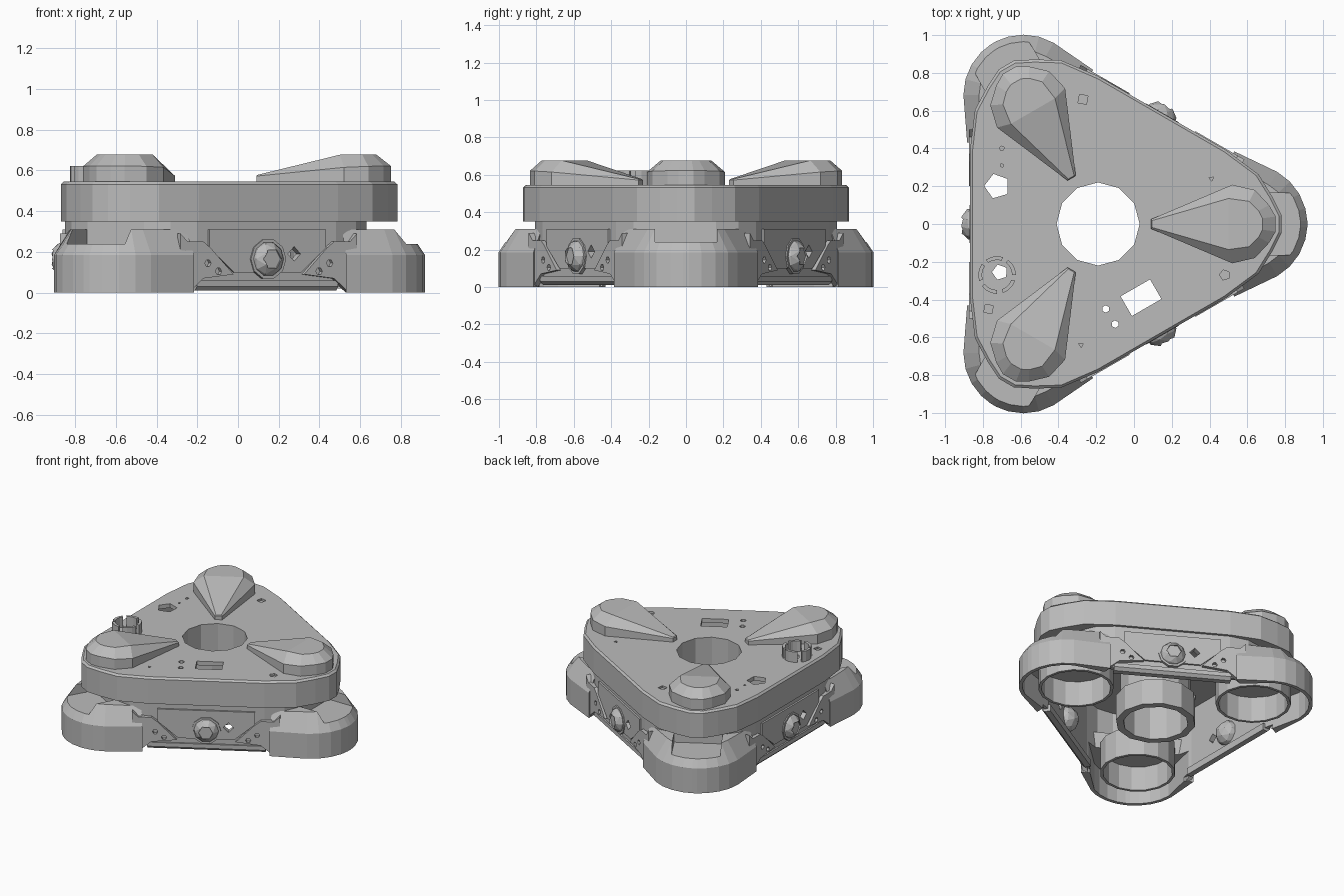
import bpy, bmesh, math
from mathutils import Matrix, Vector

if "Cube" in bpy.data.objects:
    bpy.data.objects.remove(bpy.data.objects["Cube"])

GREY = (0.5, 0.5, 0.5, 1)
mat = bpy.data.materials.new("plain_grey")
mat.use_nodes = True
mat.diffuse_color = GREY
mat.node_tree.nodes["Principled BSDF"].inputs["Base Color"].default_value = GREY

CENTRE = Matrix.Translation((-0.19, 0, 0))
SIDE_AXES = Matrix(((0, 0, 1, 0), (1, 0, 0, 0), (0, 1, 0, 0), (0, 0, 0, 1)))


def spin(deg):
    return CENTRE @ Matrix.Rotation(math.radians(deg), 4, 'Z')


def side(deg):
    """Local x runs along the side, y is up and z points outward."""
    return spin(deg) @ SIDE_AXES


def finish(name, bm, matrix):
    bmesh.ops.transform(bm, matrix=matrix, verts=bm.verts)
    bmesh.ops.recalc_face_normals(bm, faces=bm.faces)
    me = bpy.data.meshes.new(name)
    bm.to_mesh(me)
    bm.free()
    me.materials.append(mat)
    ob = bpy.data.objects.new(name, me)
    bpy.context.collection.objects.link(ob)
    return ob


def loft(name, rings, matrix=CENTRE, strips=False):
    """Closed solid through rings of 3D points."""
    bm = bmesh.new()
    vs = [[bm.verts.new(p) for p in r] for r in rings]
    n = len(vs[0])
    for a, b in zip(vs, vs[1:]):
        for i in range(n):
            j = (i + 1) % n
            bm.faces.new((a[i], a[j], b[j], b[i]))
    for cap in (vs[0], vs[-1]):
        if strips:
            for i in range(n // 2 - 1):
                bm.faces.new((cap[i], cap[i + 1], cap[n - 2 - i], cap[n - 1 - i]))
        else:
            bm.faces.new(cap)
    return finish(name, bm, matrix)


def at(outline, z):
    return [(p[0], p[1], z) for p in outline]


def prism(name, outline, z0, z1, matrix=CENTRE):
    return loft(name, [at(outline, z0), at(outline, z1)], matrix)


def circle(r, n, x=0, y=0, turn=0):
    return [(x + r * math.cos(math.tau * i / n + turn), y + r * math.sin(math.tau * i / n + turn))
            for i in range(n)]


def mirrored(half):
    return half + [(p[0], -p[1], *p[2:]) for p in reversed(half)]


def cut(ob, cutters):
    for c in cutters:
        m = ob.modifiers.new("cut", 'BOOLEAN')
        m.operation, m.solver, m.object = 'DIFFERENCE', 'EXACT', c
    deps = bpy.context.evaluated_depsgraph_get()
    me = bpy.data.meshes.new_from_object(ob.evaluated_get(deps))
    ob.modifiers.clear()
    ob.data = me


def tube(name, r_out, r_in, n, z0, z1, matrix):
    bm = bmesh.new()
    loops = [[bm.verts.new(p) for p in at(circle(r, n), z)]
             for r, z in ((r_out, z0), (r_out, z1), (r_in, z1), (r_in, z0))]
    for k in range(4):
        a, b = loops[k], loops[(k + 1) % 4]
        for i in range(n):
            j = (i + 1) % n
            bm.faces.new((a[i], a[j], b[j], b[i]))
    return finish(name, bm, matrix)


def triangle_outline(half_corner, inset):
    """Triangle with faceted round corners, repeated three times."""
    corner = mirrored(half_corner)[::-1]
    pts = []
    for k in range(3):
        rot = Matrix.Rotation(math.tau * k / 3, 2)
        pts += [rot @ (Vector(p) - Vector(p).normalized() * inset) for p in corner]
    return pts


def lobe_outline(r, x, y):
    arc = [(0.79 + r * math.cos(math.radians(a)), r * math.sin(math.radians(a)))
           for a in (60, 45, 30, 15, 3)]
    return mirrored([(x, y)] + arc)


helpers = []


def helper(ob):
    ob.hide_render = True
    helpers.append(ob)
    return ob


# Upper hull and narrower body wall, both hollow below
HULL = [(0.68, 0.39), (0.85, 0.262), (0.925, 0.14), (0.972, 0.045)]
BODY = [(0.67, 0.374), (0.77, 0.28), (0.82, 0.16)]
rim = triangle_outline(HULL, 0)
hull = loft("upper_hull", [at(rim, 0.35), at(rim, 0.532), at(triangle_outline(HULL, 0.015), 0.545)])
body = prism("body_wall", triangle_outline(BODY, 0), 0.03, 0.36)
hollow = helper(prism("hollow_cutter", triangle_outline(BODY, 0.035), -0.1, 0.515))
bore = helper(prism("bore_cutter", circle(0.222, 12), -0.1, 0.8))

# Openings and shallow pits in the deck: x, y, radius, sides, bottom
deck = [(-0.725, 0.2, 0.068, 5, 0.3), (-0.71, -0.255, 0.042, 5, 0.3),
        (-0.15, -0.45, 0.02, 6, 0.3), (-0.1, -0.53, 0.02, 6, 0.3),
        (-0.27, 0.66, 0.032, 4, 0.53), (0.48, -0.27, 0.028, 5, 0.53),
        (-0.77, -0.45, 0.03, 4, 0.53), (0.41, 0.24, 0.014, 3, 0.53),
        (-0.28, -0.64, 0.014, 3, 0.53), (-0.7, 0.4, 0.013, 5, 0.53),
        (-0.7, 0.31, 0.01, 4, 0.53)]
deck_cutters = [helper(prism("deck_cutter", circle(r, n, x, y, 0.6), z, 0.7, Matrix()))
                for x, y, r, n, z in deck]
slot = [(-0.09, -0.06), (0.09, -0.06), (0.09, 0.06), (-0.09, 0.06)]
deck_cutters.append(helper(prism("slot_cutter", slot, 0.3, 0.7,
                    Matrix.Translation((0.037, -0.39, 0)) @ Matrix.Rotation(math.radians(30), 4, 'Z'))))
cut(hull, [hollow, bore] + deck_cutters)

# Corner lobes: hollow skirts with a notch, a wheel well and a hump above
skirt, brow = lobe_outline(0.318, 0.72, 0.385), lobe_outline(0.235, 0.70, 0.33)
cavities = []
for k in range(3):
    m = spin(120 * k)
    lobe = loft("corner_skirt", [at(skirt, 0), at(skirt, 0.185), at(brow, 0.31)], m)
    inner = lobe_outline(0.293, 0.6, 0.36)
    cavity = helper(prism("cavity_cutter", inner, -0.1, 0.2, m))
    notch = helper(prism("notch_cutter", mirrored([(0.8, 0.165), (1.2, 0.165)]), 0.24, 0.5, m))
    cut(lobe, [cavity, notch])
    cavities.append(cavity)
    wheel = m @ Matrix.Translation((0.7, 0, 0))
    tube("wheel_well", 0.255, 0.235, 16, 0.02, 0.23, wheel)
    prism("wheel_well_ceiling", circle(0.25, 16), 0.205, 0.23, wheel)
    base = mirrored([(0.28, 0.025), (0.71, 0.208), (0.83, 0.18), (0.905, 0.1), (0.94, 0.04)])
    mid_z = (0.572, 0.615, 0.62, 0.622, 0.622)
    mid = [(p[0], p[1], z) for p, z in zip(base, mid_z + mid_z[::-1])]
    top = mirrored([(0.285, 0.018, 0.578), (0.69, 0.135, 0.677), (0.80, 0.12, 0.677),
                    (0.85, 0.07, 0.677), (0.87, 0.03, 0.677)])
    loft("wheel_hump", [at(base, 0.535), mid, top], m, strips=True)

# Side panels with bracket arms, sensor balls and a bottom strip
gems = []
for a in (60, 180, 300):
    m = side(a)
    gem = helper(prism("gem_cutter", circle(0.036, 4, 0.15, 0.19), 0.5, 0.8, m))
    gems.append(gem)
    panel = prism("side_panel", [(-0.33, 0.31), (-0.33, 0.22), (-0.19, 0.1),
                                 (0.19, 0.1), (0.33, 0.22), (0.33, 0.31)], 0.65, 0.672, m)
    cut(panel, [gem])
    for s in (-1, 1):
        shape = [(0.5, 0), (0.455, 0), (0.37, 0.07), (0.2, 0.09), (0.33, 0.22), (0.37, 0.25),
                 (0.46, 0.25), (0.5, 0.29)]
        arm = prism("bracket_arm", [(s * u, z) for u, z in shape], 0.65, 0.683, m)
        cut(arm, [helper(prism("bolt_cutter", circle(0.018, 6, s * u, z), 0.6, 0.8, m))
                  for u, z in ((0.345, 0.145), (0.285, 0.105))])
    strip = [(0.61, 0.01), (0.65, 0.01), (0.67, 0.03), (0.67, 0.06), (0.61, 0.06)]
    loft("bottom_strip", [[(u, z, n) for n, z in strip] for u in (-0.4, 0.4)], m)
    bm = bmesh.new()
    bmesh.ops.create_icosphere(bm, subdivisions=2, radius=0.092)
    ball = finish("sensor_ball", bm, m @ Matrix.Translation((0, 0.165, 0.645)))
    cut(ball, [helper(prism("lens_cutter", circle(0.05, 6, 0, 0.165), 0.71, 0.8, m))])
    tube("sensor_ring", 0.1, 0.085, 10, 0.65, 0.68, m @ Matrix.Translation((0, 0.165, 0)))
cut(body, [hollow] + cavities + gems)

# Central tube and its lower collar
tube("central_tube", 0.24, 0.22, 12, 0.01, 0.545, CENTRE)
tube("tube_collar", 0.27, 0.235, 12, 0.01, 0.2, CENTRE)

# Segmented socket on the deck
for k in range(5):
    angles = [math.radians(72 * k + d) for d in (0, 18, 36, 54)]
    arc = [(r * math.cos(t), r * math.sin(t)) for r, seq in ((0.1, angles), (0.08, angles[::-1])) for t in seq]
    prism("socket_segment", arc, 0.54, 0.622, Matrix.Translation((-0.725, -0.27, 0)))

for ob in helpers:
    bpy.data.objects.remove(ob)
